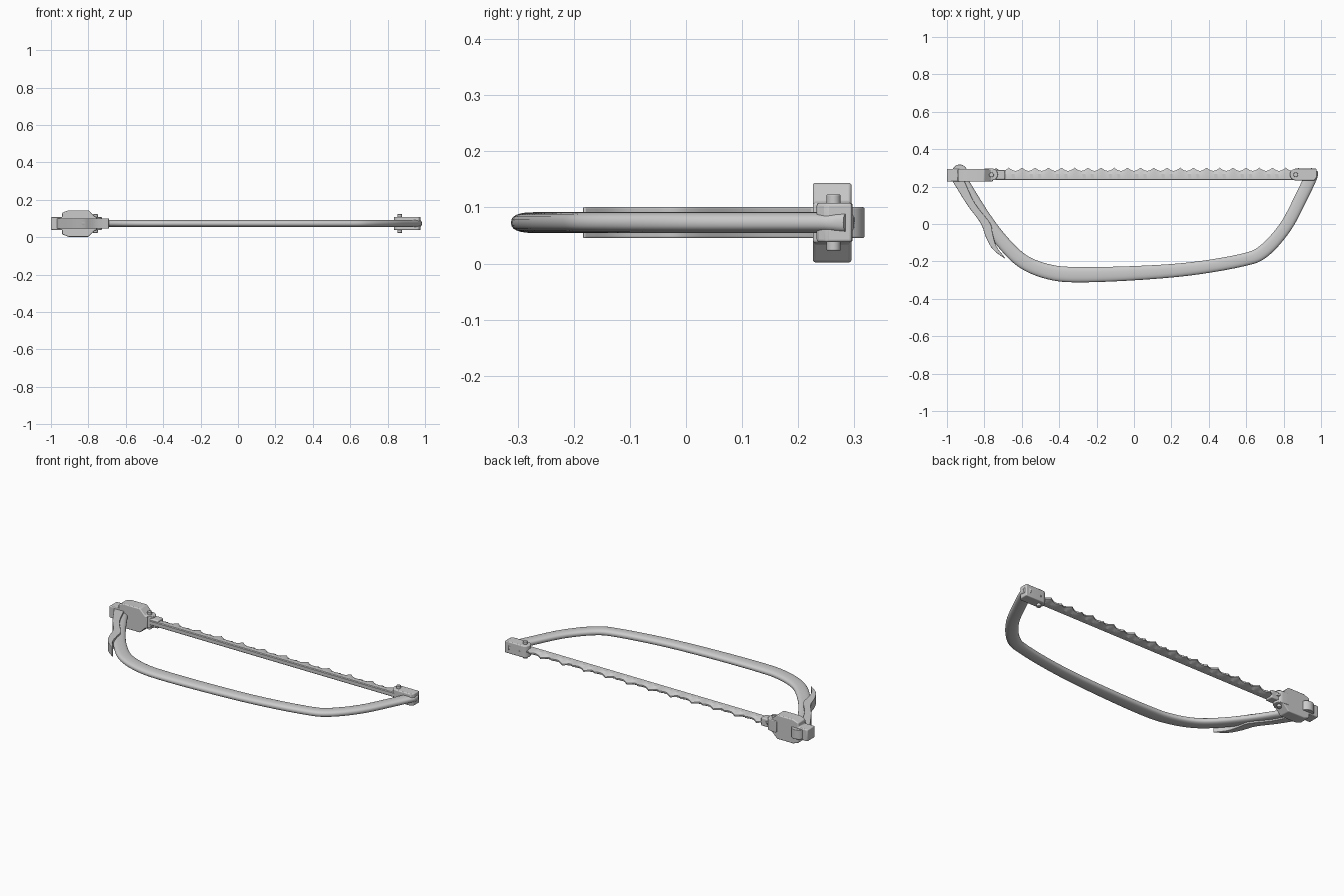
import bpy, bmesh, math
from mathutils import Vector

if "Cube" in bpy.data.objects:
    bpy.data.objects.remove(bpy.data.objects["Cube"])

ZC = 0.073  # mid plane of the saw


def finish(name, bm, bevel=0.0, angle=35):
    bmesh.ops.recalc_face_normals(bm, faces=bm.faces)
    me = bpy.data.meshes.new(name)
    bm.to_mesh(me)
    bm.free()
    ob = bpy.data.objects.new(name, me)
    bpy.context.collection.objects.link(ob)
    bpy.ops.object.select_all(action='DESELECT')
    ob.select_set(True)
    bpy.context.view_layer.objects.active = ob
    if bevel:
        m = ob.modifiers.new("bevel", 'BEVEL')
        m.width, m.segments, m.limit_method = bevel, 3, 'ANGLE'
        m.angle_limit = math.radians(30)
    bpy.ops.object.shade_smooth_by_angle(angle=math.radians(angle))
    return ob


def loft(name, rings, angle=35):
    bm = bmesh.new()
    vs = [[bm.verts.new(p) for p in r] for r in rings]
    n = len(rings[0])
    for a, b in zip(vs, vs[1:]):
        for i in range(n):
            bm.faces.new((a[i], a[(i + 1) % n], b[(i + 1) % n], b[i]))
    bm.faces.new(vs[0])
    bm.faces.new(vs[-1])
    return finish(name, bm, angle=angle)


def prism(name, pts, lo, hi, plane='xy', bevel=0.006):
    bm = bmesh.new()
    place = (lambda a, b, c: (a, b, c)) if plane == 'xy' else (lambda a, b, c: (a, c, b))
    low = [bm.verts.new(place(a, b, lo)) for a, b in pts]
    top = [bm.verts.new(place(a, b, hi)) for a, b in pts]
    n = len(pts)
    bm.faces.new(low)
    bm.faces.new(top)
    for i in range(n):
        bm.faces.new((low[i], low[(i + 1) % n], top[(i + 1) % n], top[i]))
    return finish(name, bm, bevel)


def arc(cx, cy, r, a0, a1, n=12):
    return [(cx + r * math.cos(math.radians(a0 + (a1 - a0) * i / n)),
             cy + r * math.sin(math.radians(a0 + (a1 - a0) * i / n))) for i in range(n + 1)]


def smooth(pts, steps=6):
    P = [Vector(p) for p in pts]
    P = [2 * P[0] - P[1]] + P + [2 * P[-1] - P[-2]]
    out = []
    for a, b, c, d in zip(P, P[1:], P[2:], P[3:]):
        for k in range(steps):
            t = k / steps
            out.append(0.5 * (2 * b + (c - a) * t + (2 * a - 5 * b + 4 * c - d) * t * t
                              + (3 * b - a - 3 * c + d) * t ** 3))
    return out + [P[-2]]


# bow frame: flattened tube, (x, y, half width)
path = smooth([(-0.945, 0.27, .033), (-0.80, 0.035, .034), (-0.69, -0.11, .036),
               (-0.585, -0.205, .038), (-0.45, -0.257, .040), (-0.3, -0.271, .041),
               (0, -0.263, .038), (0.3, -0.24, .035), (0.57, -0.195, .034),
               (0.69, -0.148, .035), (0.81, -0.015, .034), (0.90, 0.155, .034),
               (0.945, 0.25, .034), (0.956, 0.272, .030), (0.966, 0.290, .020)])
rings = []
for i, p in enumerate(path):
    t = path[min(i + 1, len(path) - 1)] - path[max(i - 1, 0)]
    nrm = Vector((-t.y, t.x)).normalized()
    ring = []
    for k in range(24):
        a = 2 * math.pi * k / 24
        u = math.copysign(abs(math.cos(a)) ** 0.8, math.cos(a)) * p.z
        w = math.copysign(abs(math.sin(a)) ** 0.8, math.sin(a)) * 0.0185
        ring.append((p.x + nrm.x * u, p.y + nrm.y * u, ZC + w))
    rings.append(ring)
loft("bow_frame", rings, 50)

# blade with scalloped teeth, tips set alternately up and down
rings = []
pitch, steps, x0, count = 0.0705, 8, -0.74, 23
for i in range(count * steps + 1):
    s = i / steps
    x, f = x0 + s * pitch, s % 1
    edge = 0.301 - 0.017 * math.sin(math.pi * f)
    off = 0.005 * math.cos(math.pi * s)
    rings.append([(x, 0.235, ZC - .010), (x, 0.239, ZC - .014), (x, 0.268, ZC - .014),
                  (x, edge, ZC + off - .004), (x, edge, ZC + off + .004),
                  (x, 0.268, ZC + .014), (x, 0.239, ZC + .014), (x, 0.235, ZC + .010)])
loft("blade", rings, 30)

# left clamp: body with wide hand guard, then rounded nose and blade collar
half = [(-1.0, .034), (-0.94, .034), (-0.94, .058), (-0.905, .071), (-0.80, .071), (-0.765, .036),
        (-0.755, .036)]
prism("clamp_body", [(x, ZC + h) for x, h in half] + [(x, ZC - h) for x, h in reversed(half)],
      0.226, 0.295, 'xz', 0.008)
prism("clamp_nose", [(-0.80, 0.297), (-0.80, 0.233)] + arc(-0.76, 0.265, 0.032, -90, 90),
      ZC - .035, ZC + .035, bevel=0.004)
prism("blade_collar", [(-0.77, 0.238), (-0.69, 0.238), (-0.69, 0.288), (-0.77, 0.288)],
      ZC - .024, ZC + .024)

# right blade holder
prism("blade_holder", [(0.965, 0.233), (0.977, 0.25), (0.977, 0.296)]
      + arc(0.865, 0.2645, 0.0315, 90, 270), ZC - .035, ZC + .035, bevel=0.005)

# blade pins with small collars
for side, x in (("left", -0.762), ("right", 0.865)):
    prism(side + "_pin", arc(x, 0.263, 0.0125, 0, 345, 23), ZC - .050, ZC + .050, bevel=0.002)

# tension lever: cam head on the clamp, arm along the outside of the frame, curled tip
outer = smooth([(-0.968, 0.225), (-0.89, 0.10), (-0.82, 0.005), (-0.792, -0.07),
                (-0.755, -0.135), (-0.692, -0.185)], 5)
inner = smooth([(-0.69, -0.18), (-0.735, -0.12), (-0.756, -0.05), (-0.77, 0.005),
                (-0.85, 0.11), (-0.905, 0.225)], 5)
prism("tension_lever", [tuple(p) for p in outer + inner] + arc(-0.932, 0.278, 0.040, 0, 180),
      ZC - .0275, ZC + .0275, bevel=0.003)
